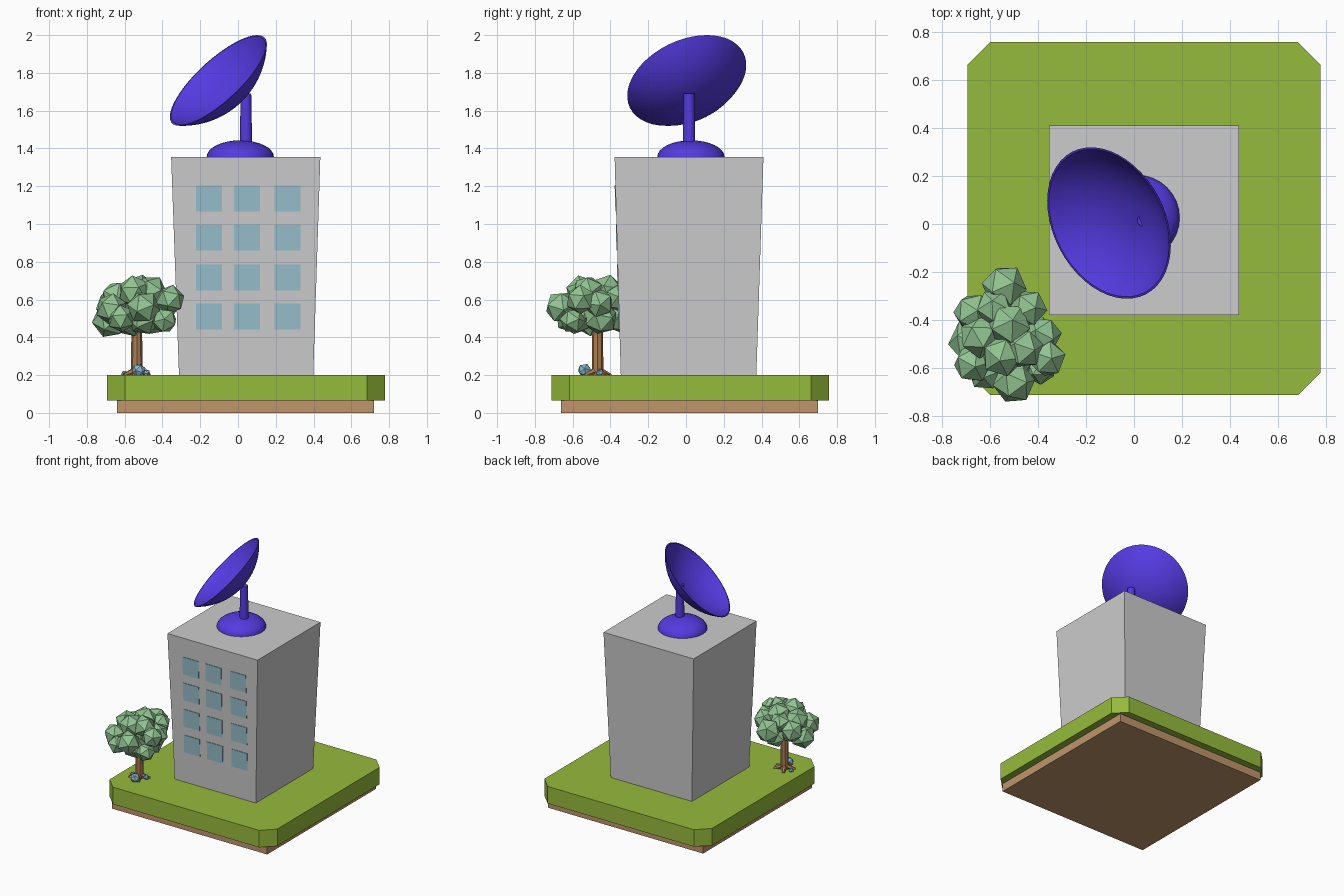
import bpy, bmesh, math, random
from mathutils import Vector, Matrix, Euler

if "Cube" in bpy.data.objects:
    bpy.data.objects.remove(bpy.data.objects["Cube"])

random.seed(4)


def material(name, rgb):
    m = bpy.data.materials.new(name)
    lin = [((c / 255 + 0.055) / 1.055) ** 2.4 for c in rgb]
    m.diffuse_color = (*lin, 1)
    m.use_nodes = True
    m.node_tree.nodes["Principled BSDF"].inputs["Base Color"].default_value = m.diffuse_color
    return m


GRASS = material("grass green", (150, 187, 60))
SOIL = material("soil brown", (192, 150, 108))
WALL = material("wall grey", (204, 204, 204))
GLASS = material("window blue", (151, 190, 204))
DISH = material("dish violet", (84, 58, 224))
LEAF = material("leaf green", (146, 196, 146))
BARK = material("bark brown", (172, 126, 84))
ROCK = material("rock blue", (140, 186, 208))


def finish(name, bm, mat, smooth=None):
    bmesh.ops.recalc_face_normals(bm, faces=bm.faces)
    me = bpy.data.meshes.new(name)
    bm.to_mesh(me)
    bm.free()
    me.materials.append(mat)
    ob = bpy.data.objects.new(name, me)
    bpy.context.collection.objects.link(ob)
    if smooth:
        bpy.ops.object.select_all(action='DESELECT')
        ob.select_set(True)
        bpy.context.view_layer.objects.active = ob
        bpy.ops.object.shade_smooth_by_angle(angle=math.radians(smooth))
    return ob


def loft(bm, rings):
    """Skin equal-length rings of points and cap both ends."""
    vs = [[bm.verts.new(p) for p in r] for r in rings]
    n = len(vs[0])
    for a, b in zip(vs, vs[1:]):
        for i in range(n):
            j = (i + 1) % n
            bm.faces.new((a[i], a[j], b[j], b[i]))
    bm.faces.new(vs[0])
    bm.faces.new(vs[-1])


def rect(x0, x1, y0, y1, z, c=0):
    """Rectangle, with corners cut by c if given."""
    if not c:
        return [(x0, y0, z), (x1, y0, z), (x1, y1, z), (x0, y1, z)]
    return [(x0 + c, y0, z), (x1 - c, y0, z), (x1, y0 + c, z), (x1, y1 - c, z),
            (x1 - c, y1, z), (x0 + c, y1, z), (x0, y1 - c, z), (x0, y0 + c, z)]


def lathe(bm, profile, seg, matrix):
    """Revolve (radius, height) points; closed end to end on the axis."""
    start = len(bm.verts)
    pts = [bm.verts.new((r, 0, z)) for r, z in profile]
    edges = [bm.edges.new(e) for e in zip(pts, pts[1:])]
    bmesh.ops.spin(bm, geom=pts + edges, cent=(0, 0, 0), axis=(0, 0, 1),
                   angle=math.tau, steps=seg, use_duplicate=False)
    bmesh.ops.remove_doubles(bm, verts=bm.verts, dist=1e-4)
    bmesh.ops.transform(bm, matrix=matrix, verts=bm.verts)


# Ground: soil slab under a grass slab with cut corners
bm = bmesh.new()
loft(bm, [rect(-0.64, 0.72, -0.663, 0.70, z) for z in (0, 0.075)])
finish("soil_base", bm, SOIL)
bm = bmesh.new()
loft(bm, [rect(-0.693, 0.777, -0.712, 0.757, z, 0.094) for z in (0.065, 0.2)])
finish("grass_slab", bm, GRASS)

# Tower that widens upwards
Z0, Z1, Y0, Y1 = 0.19, 1.355, -0.345, -0.378
bm = bmesh.new()
loft(bm, [rect(-0.312, 0.398, Y0, 0.372, Z0), rect(-0.354, 0.436, Y1, 0.41, Z1)])
finish("tower", bm, WALL)

# Windows: thin plates following the leaning front wall
bm = bmesh.new()
for x in (-0.153, 0.047, 0.263):
    for z in (0.51, 0.717, 0.928, 1.135):
        rings = []
        for zz in (z - 0.069, z + 0.069):
            y = Y0 + (Y1 - Y0) * (zz - Z0) / (Z1 - Z0)
            rings.append(rect(x - 0.069, x + 0.069, y - 0.004, y + 0.002, zz))
        loft(bm, rings)
finish("windows", bm, GLASS)

# Antenna foot: low dome
bm = bmesh.new()
arc = [(0.178 * math.cos(a), 0.088 * math.sin(a))
       for a in [math.pi / 2 * i / 8 for i in range(9)]]
lathe(bm, [(0, 0)] + arc, 32, Matrix.Translation((0.012, 0.026, Z1)))
finish("antenna_foot", bm, DISH, 40)

# Antenna post
bm = bmesh.new()
bmesh.ops.create_cone(bm, cap_ends=True, segments=20, radius1=0.033, radius2=0.028,
                      depth=0.28, matrix=Matrix.Translation((0.042, 0.016, 1.55)))
finish("antenna_post", bm, DISH, 40)

# Antenna dish: spherical cap shell, tilted up and to the left
R, D, T = 0.334, 0.15, 0.012
rho = (R * R + D * D) / (2 * D)
half = math.asin(R / rho)
outer = [(rho * math.sin(half * i / 12), rho - D - rho * math.cos(half * i / 12))
         for i in range(13)]
inner = [(r * (1 - T / rho), z + T * (1 - i / 12)) for i, (r, z) in enumerate(outer)]
aim = Vector((-0.638, -0.331, 0.695)).to_track_quat('Z', 'Y').to_matrix().to_4x4()
bm = bmesh.new()
lathe(bm, outer + inner[::-1], 48, Matrix.Translation((-0.104, 0.004, 1.76)) @ aim)
finish("antenna_dish", bm, DISH, 40)

# Tree trunk with short roots
bm = bmesh.new()
bmesh.ops.create_cone(bm, cap_ends=True, segments=8, radius1=0.031, radius2=0.028,
                      depth=0.3, matrix=Matrix.Translation((-0.536, -0.468, 0.34)))
for k in range(4):
    a = k * math.pi / 2 + 0.5
    m = (Matrix.Translation((-0.536 + 0.045 * math.cos(a), -0.468 + 0.045 * math.sin(a), 0.21))
         @ Matrix.Rotation(a, 4, 'Z') @ Matrix.Rotation(math.radians(110), 4, 'Y'))
    bmesh.ops.create_cone(bm, cap_ends=True, segments=6, radius1=0.02, radius2=0.01,
                          depth=0.07, matrix=m)
finish("tree_trunk", bm, BARK)


def blobs(name, items, mat):
    """Cluster of randomly turned twenty-sided lumps."""
    bm = bmesh.new()
    for x, y, z, r in items:
        rot = Euler([random.uniform(0, 6.28) for _ in range(3)]).to_matrix().to_4x4()
        bmesh.ops.create_icosphere(bm, subdivisions=1, radius=r,
                                   matrix=Matrix.Translation((x, y, z)) @ rot)
    finish(name, bm, mat)


# Tree crown
blobs("tree_crown", [
    (-0.54, -0.26, 0.58, 0.095), (-0.68, -0.49, 0.49, 0.095), (-0.67, -0.37, 0.57, 0.085),
    (-0.50, -0.66, 0.56, 0.09), (-0.67, -0.58, 0.55, 0.085), (-0.36, -0.56, 0.60, 0.08),
    (-0.38, -0.46, 0.58, 0.08), (-0.44, -0.35, 0.61, 0.08), (-0.52, -0.42, 0.64, 0.095),
    (-0.55, -0.55, 0.64, 0.09), (-0.46, -0.52, 0.645, 0.085), (-0.64, -0.47, 0.61, 0.09),
    (-0.58, -0.35, 0.62, 0.08), (-0.58, -0.50, 0.50, 0.10), (-0.44, -0.45, 0.50, 0.09),
    (-0.50, -0.58, 0.50, 0.09), (-0.54, -0.35, 0.50, 0.08), (-0.62, -0.62, 0.50, 0.075),
    (-0.39, -0.60, 0.49, 0.07), (-0.52, -0.48, 0.54, 0.12)], LEAF)

# Small rocks by the trunk
blobs("rocks", [(-0.525, -0.537, 0.225, 0.038), (-0.485, -0.455, 0.21, 0.022),
                (-0.60, -0.46, 0.205, 0.02)], ROCK)
